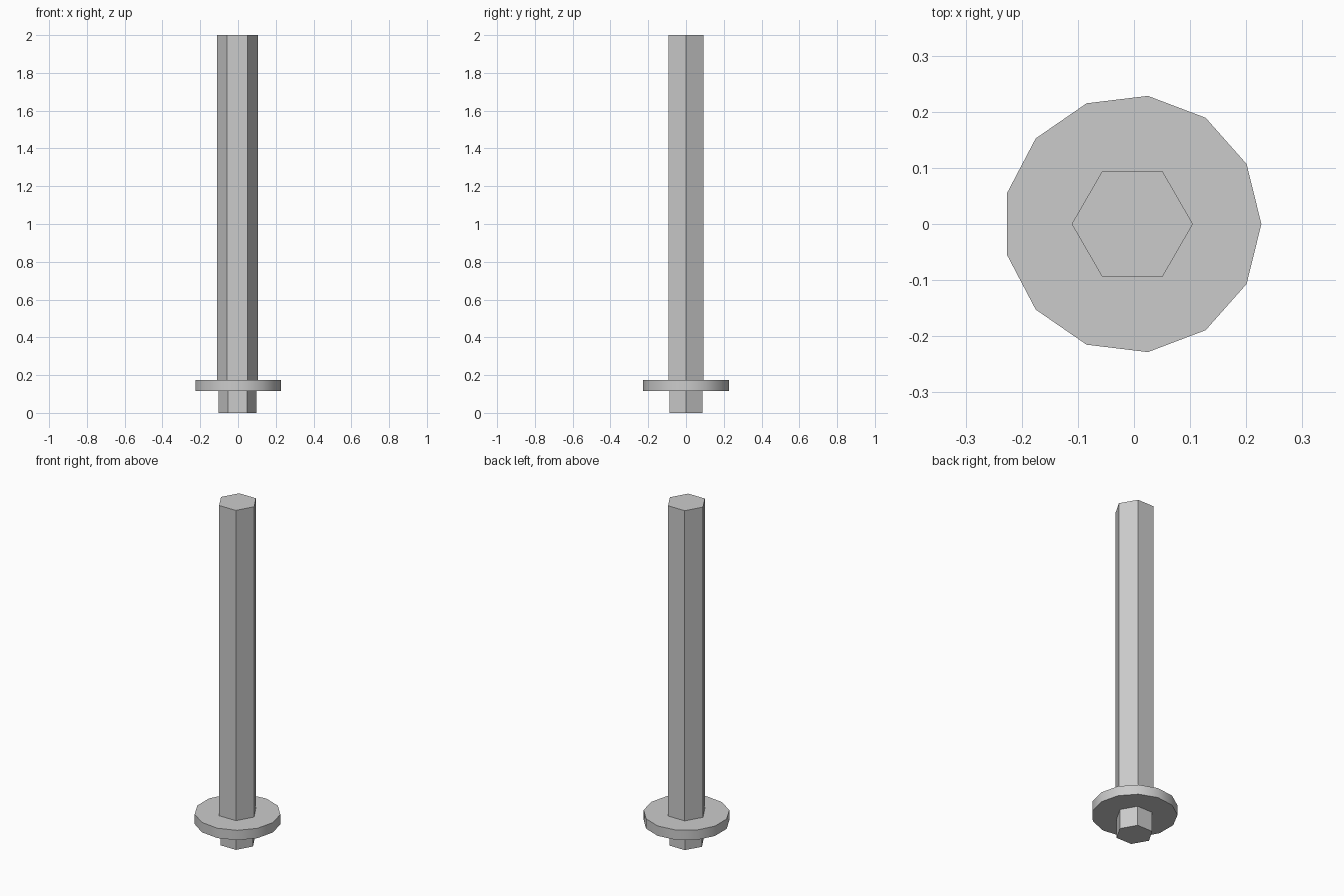
import bpy
import math

cube = bpy.data.objects.get("Cube")
if cube:
    bpy.data.objects.remove(cube, do_unlink=True)

# Single plain metal colour
COLOUR = (0.6, 0.6, 0.6, 1.0)
metal = bpy.data.materials.new("light_grey_metal")
metal.use_nodes = True
metal.diffuse_color = COLOUR
metal.node_tree.nodes["Principled BSDF"].inputs["Base Color"].default_value = COLOUR

AXIS_X = -0.003  # the odd-sided collar sits slightly off its own bounds


def prism(name, sides, radius, bottom, top):
    """Upright prism with one corner pointing along +x."""
    bpy.ops.mesh.primitive_cylinder_add(
        vertices=sides, radius=radius, depth=top - bottom,
        location=(AXIS_X, 0, (bottom + top) / 2),
        rotation=(0, 0, -math.pi / 2))
    part = bpy.context.object
    part.name = name
    bpy.ops.object.transform_apply(location=False, rotation=True, scale=True)
    part.data.materials.append(metal)
    bpy.ops.object.shade_smooth_by_angle(angle=math.radians(30))
    return part


# Long hexagonal shaft, round collar and short hexagonal foot
prism("shaft", 6, 0.108, 0.15, 2.0)
prism("collar", 13, 0.23, 0.117, 0.175)
prism("foot", 6, 0.101, 0.0, 0.14)
